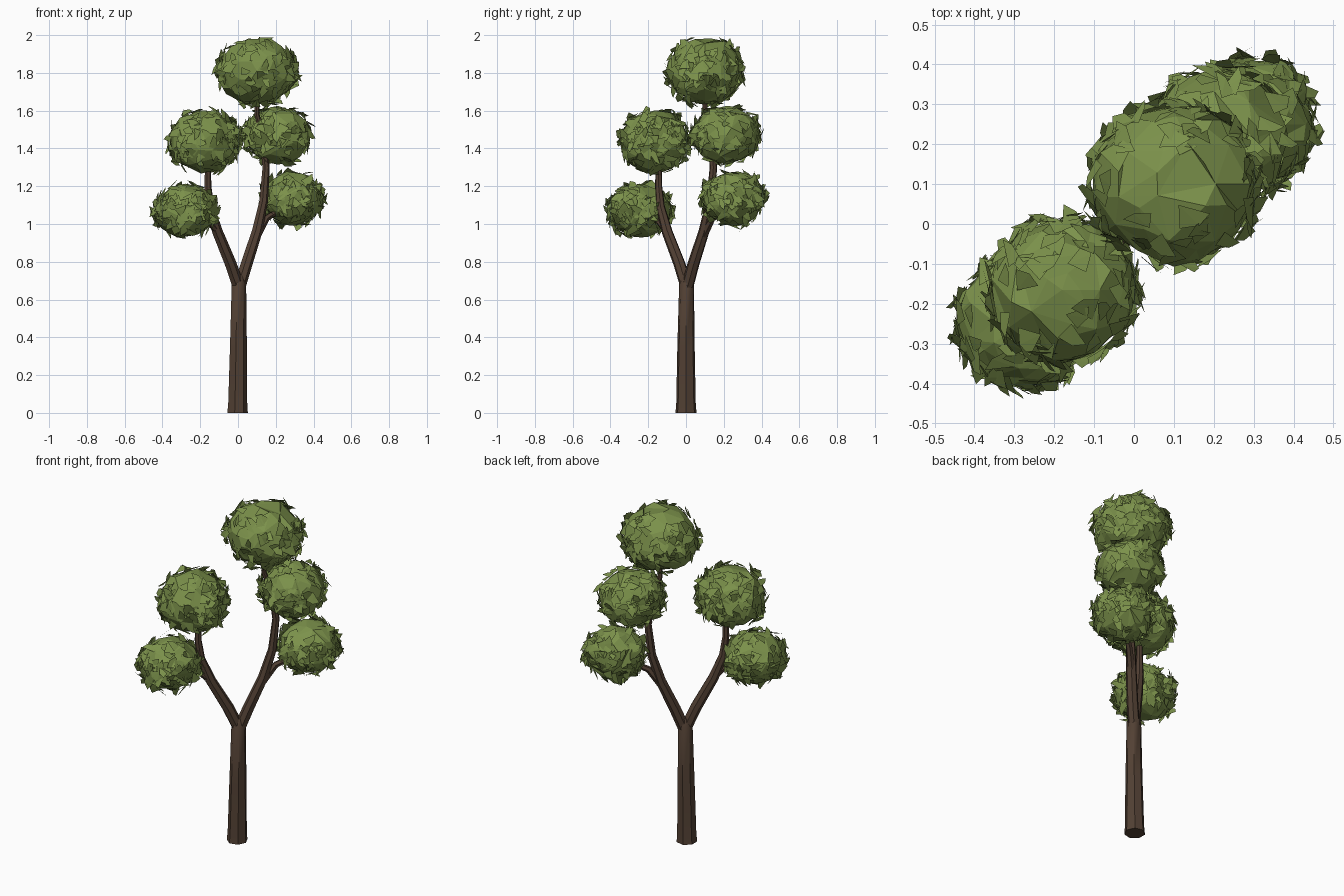
import bpy
import bmesh
import math
import random
from mathutils import Vector

random.seed(7)
cube = bpy.data.objects.get("Cube")
if cube:
    bpy.data.objects.remove(cube, do_unlink=True)


def make_material(name, color):
    mat = bpy.data.materials.new(name)
    mat.use_nodes = True
    mat.diffuse_color = color
    mat.node_tree.nodes["Principled BSDF"].inputs["Base Color"].default_value = color
    return mat


bark = make_material("bark brown", (0.085, 0.052, 0.034, 1))
leaf = make_material("leaf green", (0.20, 0.285, 0.07, 1))


def finish(name, bm, mat, smooth=False):
    mesh = bpy.data.meshes.new(name)
    bm.to_mesh(mesh)
    bm.free()
    mesh.materials.append(mat)
    obj = bpy.data.objects.new(name, mesh)
    bpy.context.collection.objects.link(obj)
    if smooth:
        bpy.ops.object.select_all(action="DESELECT")
        obj.select_set(True)
        bpy.context.view_layer.objects.active = obj
        bpy.ops.object.shade_smooth_by_angle(angle=math.radians(50))
    return obj


def limb(name, path, sides=7):
    """Tapered tube through (point, radius) pairs."""
    bm = bmesh.new()
    pts = [Vector(p) for p, _ in path]
    rings = []
    for i, (_, radius) in enumerate(path):
        ahead, behind = pts[min(i + 1, len(pts) - 1)], pts[max(i - 1, 0)]
        turn = Vector((0, 0, 1)).rotation_difference(ahead - behind)
        if i == 0 and pts[0].z == 0:
            turn.identity()
        ring = []
        for k in range(sides):
            a = math.tau * k / sides
            offset = turn @ Vector((math.cos(a), math.sin(a), 0))
            ring.append(bm.verts.new(pts[i] + offset * radius))
        rings.append(ring)
    for low, high in zip(rings, rings[1:]):
        for k in range(sides):
            n = (k + 1) % sides
            bm.faces.new((low[k], low[n], high[n], high[k]))
    bm.faces.new(rings[0][::-1])
    bm.faces.new(rings[-1])
    return finish(name, bm, bark, smooth=True)


def foliage(name, center, size, flaps=170):
    """Faceted, slightly irregular ball with small leaf flaps lifting off it."""
    bm = bmesh.new()
    center, size = Vector(center), Vector(size)
    bmesh.ops.create_icosphere(bm, subdivisions=3, radius=1)
    # Merge some neighbours so that the facets become uneven
    bmesh.ops.remove_doubles(bm, verts=random.sample(list(bm.verts), 110), dist=0.34)
    for v in bm.verts:
        v.co = v.co.normalized() * random.uniform(0.91, 0.99) * size + center

    # Leaf flaps, sparse on the crown and the underside
    for _ in range(flaps):
        z = max(-0.92, min(0.9, random.gauss(0, 0.48)))
        a = random.uniform(0, math.tau)
        r = math.sqrt(1 - z * z)
        n = Vector((r * math.cos(a), r * math.sin(a), z))
        side = n.orthogonal().normalized()
        spin = random.uniform(0, math.tau)
        side = side * math.cos(spin) + n.cross(side) * math.sin(spin)
        along = n.cross(side)
        root = center + n * size * 0.94
        width = random.uniform(0.018, 0.034)
        length = random.uniform(0.03, 0.055)
        lift = random.uniform(0.008, 0.034)
        corners = [root - side * width - along * length * 0.4,
                   root + side * width - along * length * 0.4,
                   root + side * width * 0.7 + along * length * 0.5 + n * lift * 0.7,
                   root - side * width * 0.3 + along * length + n * lift]
        verts = [bm.verts.new(c) for c in corners]
        bm.faces.new(verts[:3])
        bm.faces.new((verts[0], verts[2], verts[3]))
    return finish(name, bm, leaf)


# Trunk and its fork
limb("trunk", [((-0.005, 0, 0), 0.057), ((-0.004, 0, 0.05), 0.053),
               ((0, 0, 0.35), 0.047), ((0.003, 0.003, 0.69), 0.040),
               ((0.005, 0.005, 0.73), 0.022)])
limb("left_branch", [((0.005, 0.005, 0.66), 0.033), ((-0.04, -0.035, 0.79), 0.032),
                     ((-0.11, -0.10, 0.96), 0.029), ((-0.15, -0.135, 1.09), 0.024),
                     ((-0.16, -0.145, 1.2), 0.019), ((-0.16, -0.145, 1.4), 0.015)])
limb("right_branch", [((0.005, 0.005, 0.66), 0.033), ((0.045, 0.04, 0.79), 0.032),
                      ((0.10, 0.095, 0.96), 0.029), ((0.135, 0.13, 1.12), 0.024),
                      ((0.148, 0.145, 1.3), 0.020), ((0.13, 0.13, 1.46), 0.017),
                      ((0.10, 0.10, 1.58), 0.014), ((0.10, 0.10, 1.75), 0.012)])
# Side twigs
limb("left_twig", [((-0.10, -0.095, 0.95), 0.02), ((-0.15, -0.14, 1.01), 0.017),
                   ((-0.25, -0.22, 1.06), 0.012)], sides=6)
limb("right_twig", [((0.10, 0.095, 0.94), 0.022), ((0.15, 0.14, 1.03), 0.018),
                    ((0.26, 0.23, 1.10), 0.012)], sides=6)

# Foliage balls
foliage("top_foliage", (0.10, 0.10, 1.81), (0.22, 0.21, 0.19))
foliage("left_upper_foliage", (-0.18, -0.165, 1.437), (0.195, 0.19, 0.178))
foliage("right_upper_foliage", (0.21, 0.215, 1.47), (0.185, 0.185, 0.158))
foliage("left_lower_foliage", (-0.28, -0.245, 1.072), (0.17, 0.175, 0.15))
foliage("right_lower_foliage", (0.29, 0.25, 1.135), (0.165, 0.175, 0.15))
